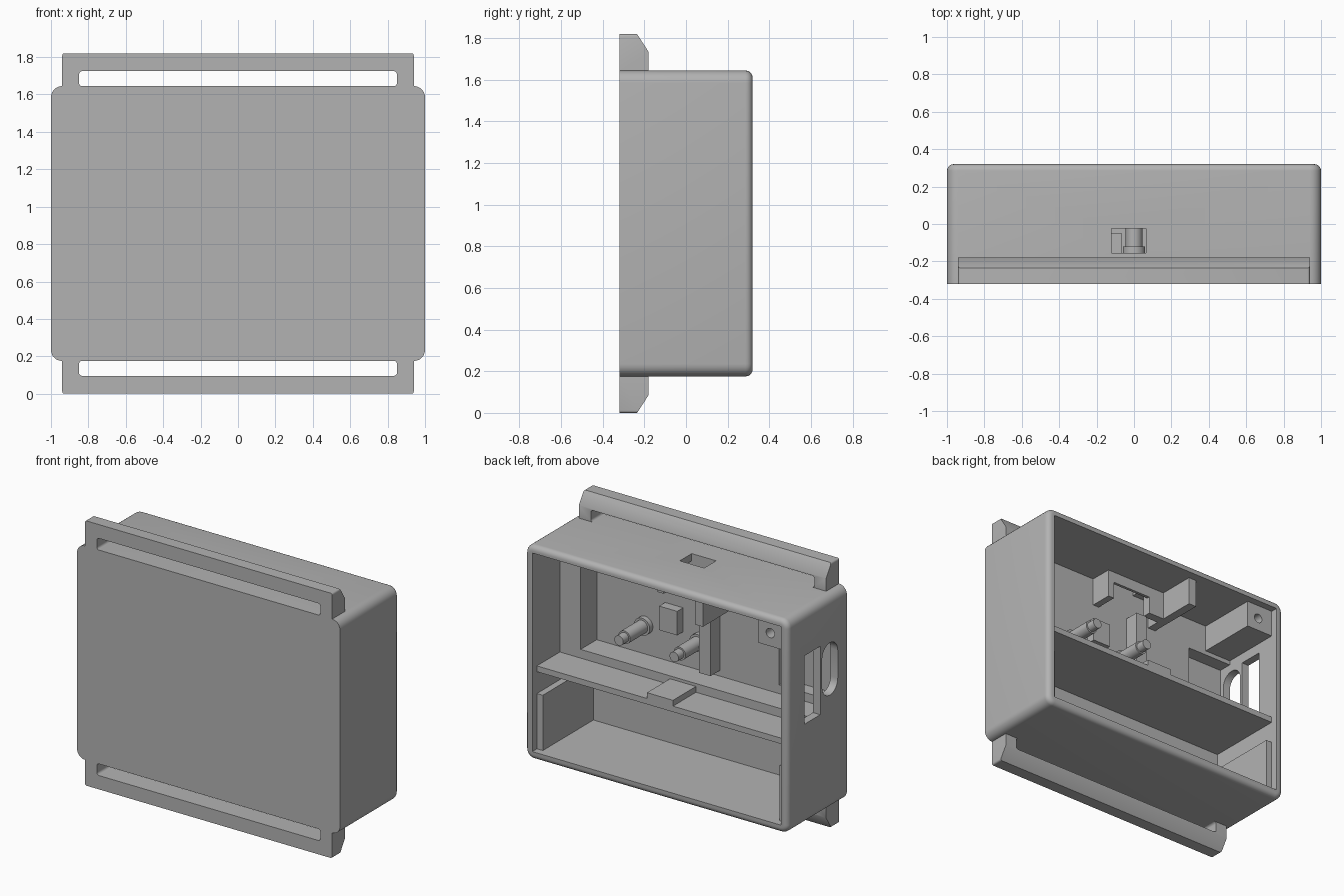
import bpy, bmesh, math
from mathutils import Matrix, Vector

if "Cube" in bpy.data.objects:
    bpy.data.objects.remove(bpy.data.objects["Cube"], do_unlink=True)

grey = bpy.data.materials.new("plain_grey")
grey.use_nodes = True
grey.diffuse_color = (0.45, 0.45, 0.45, 1)
grey.node_tree.nodes["Principled BSDF"].inputs["Base Color"].default_value = (0.45, 0.45, 0.45, 1)


def finish(name, bm):
    bmesh.ops.recalc_face_normals(bm, faces=bm.faces)
    mesh = bpy.data.meshes.new(name)
    bm.to_mesh(mesh)
    bm.free()
    mesh.materials.append(grey)
    obj = bpy.data.objects.new(name, mesh)
    bpy.context.collection.objects.link(obj)
    return obj


def box(name, xs, ys, zs, rounding=0):
    """Box from ranges; rounding bevels the edges that run along y."""
    bm = bmesh.new()
    bmesh.ops.create_cube(bm, size=1)
    for v in bm.verts:
        v.co = Vector(r[0] if c < 0 else r[1] for c, r in zip(v.co, (xs, ys, zs)))
    if rounding:
        edges = [e for e in bm.edges if abs(e.verts[0].co.y - e.verts[1].co.y) > 1e-4]
        bmesh.ops.bevel(bm, geom=edges, offset=rounding, segments=6, profile=0.5, affect='EDGES')
    return finish(name, bm)


def cylinder(name, x, z, radius, y0, y1, sides=24):
    bm = bmesh.new()
    turn = Matrix.Translation((x, (y0 + y1) / 2, z)) @ Matrix.Rotation(math.pi / 2, 4, 'X')
    bmesh.ops.create_cone(bm, cap_ends=True, segments=sides, radius1=radius,
                          radius2=radius, depth=y1 - y0, matrix=turn)
    return finish(name, bm)


def activate(obj):
    bpy.ops.object.select_all(action='DESELECT')
    obj.select_set(True)
    bpy.context.view_layer.objects.active = obj


def cut(obj, *cutters):
    activate(obj)
    for c in cutters:
        mod = obj.modifiers.new("cut", 'BOOLEAN')
        mod.operation, mod.solver, mod.object = 'DIFFERENCE', 'EXACT', c
        bpy.ops.object.modifier_apply(modifier=mod.name)
        bpy.data.objects.remove(c, do_unlink=True)


def smooth(obj):
    activate(obj)
    bpy.ops.object.shade_smooth_by_angle(angle=math.radians(35))


# Main dimensions
INNER = (-0.945, 0.945)
FLOOR, CEILING, SHELF = 0.23, 1.595, 0.80
POCKET, LIP = -0.155, 0.27

# Case: rounded shell, with the open side at the back
case = box("case", (-1, 1), (-0.32, 0.32), (0.175, 1.645), 0.06)
bm = bmesh.new()
bm.from_mesh(case.data)
rim = [e for e in bm.edges if all(v.co.y > 0.3 for v in e.verts)]
bmesh.ops.bevel(bm, geom=rim, offset=0.035, segments=5, profile=0.5, affect='EDGES')
bm.to_mesh(case.data)
bm.free()

# Compartments and openings
cut(case,
    box("lid_recess", INNER, (LIP, 0.5), (FLOOR, CEILING), 0.03),
    box("lower_bay", INNER, (-0.28, 0.4), (FLOOR, SHELF - 0.04)),
    box("upper_bay", INNER, (0.02, 0.4), (SHELF, CEILING)),
    box("deep_pocket", (INNER[0], 0.787), (POCKET, 0.3), (0.86, CEILING)),
    box("port_pocket", (INNER[0], -0.6), (-0.25, 0.1), (0.92, 1.38)),
    box("top_window", (-0.12, 0.065), (POCKET, -0.025), (1.5, 1.8)),
    box("side_window", (-1.2, -0.9), (-0.03, 0.14), (0.87, 1.34)))

# Stadium opening in the side wall
slot = box("side_slot", (-0.085, 0.085), (-0.15, 0.15), (-0.18, 0.18), 0.0845)
slot.data.transform(Matrix.Translation((-1.0, -0.135, 1.145)) @ Matrix.Rotation(math.pi / 2, 4, 'Z'))
cut(case, slot)
smooth(case)


# Strap rails above and below, each with a long slot
def strap_rail(name, flip):
    profile = [(-0.32, 1.645), (-0.32, 1.82), (-0.235, 1.82), (-0.18, 1.735), (-0.18, 1.645)]
    bm = bmesh.new()
    face = bm.faces.new([bm.verts.new((-0.94, y, z)) for y, z in profile])
    side = bmesh.ops.extrude_face_region(bm, geom=[face])
    ends = [g for g in side["geom"] if isinstance(g, bmesh.types.BMVert)]
    bmesh.ops.translate(bm, verts=ends, vec=(1.88, 0, 0))
    corners = [e for e in bm.edges if all(v.co.z > 1.81 for v in e.verts)
               and abs(e.verts[0].co.x - e.verts[1].co.x) < 0.01]
    bmesh.ops.bevel(bm, geom=corners, offset=0.012, segments=3, profile=0.5, affect='EDGES')
    rail = finish(name, bm)
    cut(rail, box("rail_slot", (-0.85, 0.85), (-0.5, 0), (1.645 - 0.001, 1.725), 0.018))
    if flip:
        rail.data.transform(Matrix.Translation((0, 0, 1.82)) @ Matrix.Diagonal((1, 1, -1, 1)))
        rail.data.flip_normals()
    smooth(rail)


strap_rail("top_strap_rail", False)
strap_rail("bottom_strap_rail", True)

# Side ledges in the lower bay
for side, sign in (("left", 1), ("right", -1)):
    box(side + "_ledge", sorted((sign * 0.9, sign * 0.96)), (-0.29, LIP), (FLOOR - 0.01, 0.61))

# Raised strip across the shelf
box("shelf_strip", (-0.09, 0.108), (POCKET, LIP), (SHELF - 0.03, 0.84))

# Screw block in the upper corner
boss = box("screw_block", (-0.96, -0.74), (POCKET - 0.01, LIP), (1.41, CEILING + 0.01))
cut(boss, cylinder("screw_hole", -0.83, 1.5, 0.032, 0.0, 0.4))
smooth(boss)

# Bracket under the top window
top = CEILING + 0.01
box("bracket_long_arm", (-0.31, -0.25), (POCKET - 0.01, 0.26), (1.4, top))
box("bracket_short_arm", (0.17, 0.217), (POCKET - 0.01, 0.0), (1.4, top))
box("bracket_bridge", (-0.28, -0.13), (-0.06, 0.0), (1.4, top))
box("bracket_tie", (-0.13, 0.19), (-0.02, 0.0), (1.52, top))

# Post and small block on the pocket floor
box("post", (-0.15, -0.065), (POCKET - 0.01, -0.05), (0.9, 1.4))
box("small_block", (0.13, 0.267), (POCKET - 0.01, -0.09), (1.09, 1.255))

# Mounting pegs with a collar and narrower tip
for side, x in (("left", 0.42), ("right", 0.0)):
    for part, radius, y0, y1 in (("collar", 0.06, POCKET - 0.01, -0.12),
                                 ("peg", 0.045, -0.13, 0.07),
                                 ("peg_tip", 0.034, 0.06, 0.13)):
        smooth(cylinder(side + "_" + part, x, 1.06, radius, y0, y1))
